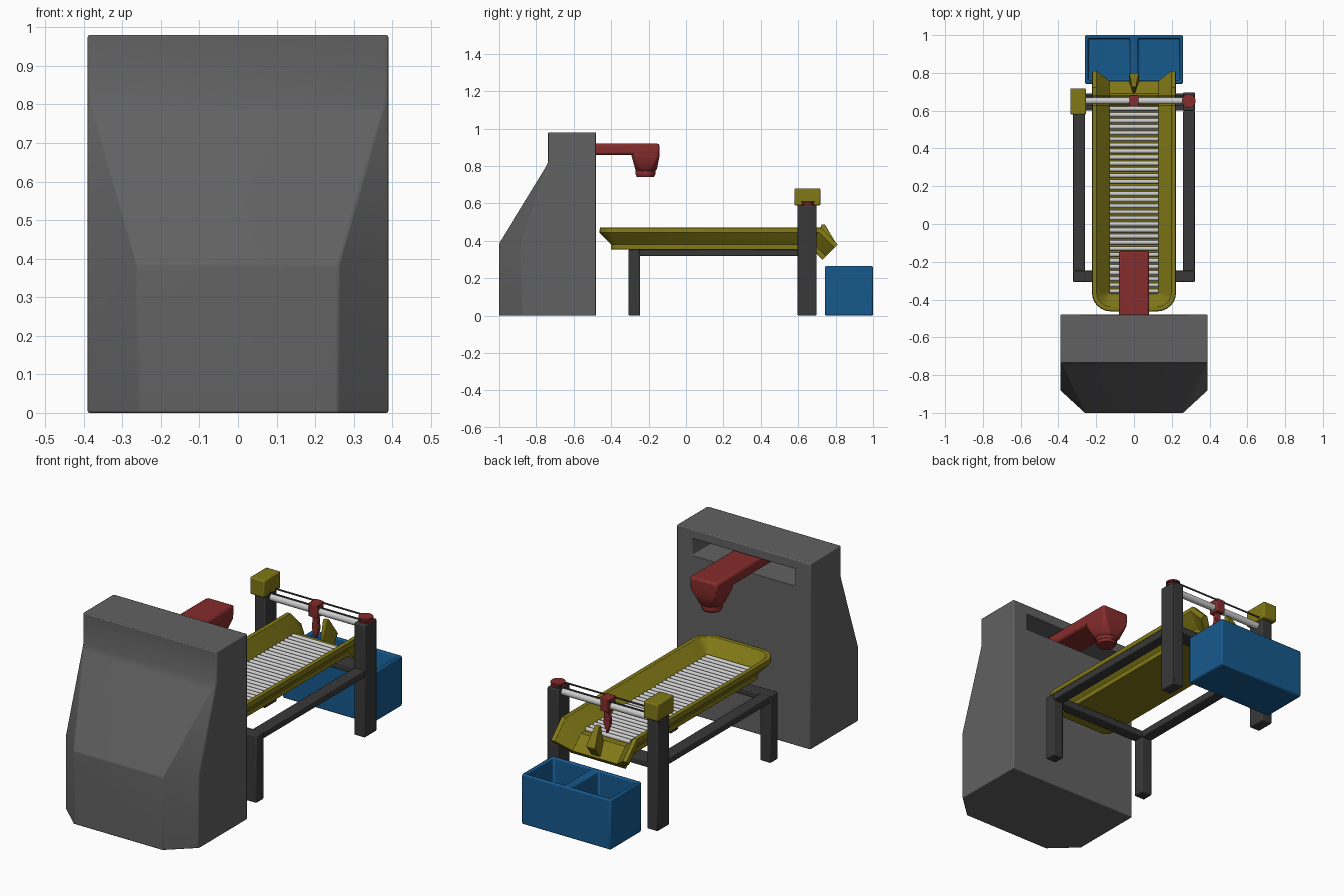
import bpy, bmesh
from math import sin, cos, pi
from mathutils import Matrix, Vector

if "Cube" in bpy.data.objects:
    bpy.data.objects.remove(bpy.data.objects["Cube"])


def mat(name, rgb):
    m = bpy.data.materials.new(name)
    m.diffuse_color = (*rgb, 1)
    m.use_nodes = True
    m.node_tree.nodes["Principled BSDF"].inputs["Base Color"].default_value = m.diffuse_color
    return m


GREY = mat("casing_grey", (0.12, 0.12, 0.12))
DARK = mat("frame_dark", (0.04, 0.04, 0.04))
YELLOW = mat("yellow", (0.22, 0.19, 0.008))
RED = mat("red", (0.24, 0.025, 0.025))
BLUE = mat("blue", (0.008, 0.10, 0.27))
STEEL = mat("steel", (0.55, 0.55, 0.55))


def finish(name, bm, material, bevel=0.0):
    bmesh.ops.recalc_face_normals(bm, faces=bm.faces[:])
    me = bpy.data.meshes.new(name)
    bm.to_mesh(me)
    bm.free()
    ob = bpy.data.objects.new(name, me)
    bpy.context.collection.objects.link(ob)
    me.materials.append(material)
    if bevel:
        b = ob.modifiers.new("bevel", 'BEVEL')
        b.width, b.segments, b.limit_method = bevel, 2, 'ANGLE'
    bpy.ops.object.select_all(action='DESELECT')
    bpy.context.view_layer.objects.active = ob
    ob.select_set(True)
    bpy.ops.object.shade_smooth_by_angle(angle=0.6)
    return ob


def add_box(bm, x0, x1, y0, y1, z0, z1):
    m = Matrix.Translation(((x0 + x1) / 2, (y0 + y1) / 2, (z0 + z1) / 2))
    bmesh.ops.create_cube(bm, size=1, matrix=m @ Matrix.Diagonal((x1 - x0, y1 - y0, z1 - z0, 1)))


def box(name, dims, material, bevel=0.005):
    bm = bmesh.new()
    add_box(bm, *dims)
    return finish(name, bm, material, bevel)


def add_cyl(bm, p0, p1, r, sides=12, r2=None):
    p0, p1 = Vector(p0), Vector(p1)
    rot = (p1 - p0).to_track_quat('Z', 'Y').to_matrix().to_4x4()
    bmesh.ops.create_cone(bm, cap_ends=True, segments=sides, radius1=r, radius2=r if r2 is None else r2,
                          depth=(p1 - p0).length, matrix=Matrix.Translation((p0 + p1) / 2) @ rot)


def loft(name, rings, material, bevel):
    bm = bmesh.new()
    vs = [[bm.verts.new(p) for p in ring] for ring in rings]
    n = len(vs[0])
    for a, b in zip(vs, vs[1:]):
        for i in range(n):
            bm.faces.new((a[i], a[(i + 1) % n], b[(i + 1) % n], b[i]))
    bm.faces.new(vs[0])
    bm.faces.new(vs[-1])
    return finish(name, bm, material, bevel)


def hull(name, pts, material, bevel=0.003):
    bm = bmesh.new()
    for p in pts:
        bm.verts.new(p)
    res = bmesh.ops.convex_hull(bm, input=bm.verts[:])
    bmesh.ops.dissolve_limit(bm, angle_limit=0.02, verts=bm.verts[:], edges=bm.edges[:])
    return finish(name, bm, material, bevel)


def cut(ob, boxes):
    for d in boxes:
        c = box("cutter", d, ob.data.materials[0], 0)
        c.hide_render = True
        m = ob.modifiers.new("cut", 'BOOLEAN')
        m.object, m.solver = c, 'EXACT'
        bpy.context.view_layer.objects.active = ob
        while ob.modifiers[0] != m:
            bpy.ops.object.modifier_move_up(modifier=m.name)
        bpy.ops.object.modifier_apply(modifier=m.name)
        bpy.data.objects.remove(c)


# Cabinet: chamfered plan that fades out towards the top, slot in the back wall
rings = []
for z, side_y, front_y, front_x in ((0, -.88, -1, .26), (.385, -.88, -1, .26),
                                    (.785, -.745, -.755, .375), (.82, -.735, -.737, .38), (.98, -.735, -.737, .38)):
    right = [(.39, -.48, z), (.39, side_y, z), (front_x, front_y, z)]
    rings.append(right + [(-x, y, zz) for x, y, zz in reversed(right)])
cabinet = loft("cabinet", rings, GREY, 0.005)
cut(cabinet, [(-.30, .30, -.69, -.40, .84, .93)])

# Scanner arm, head and lens
box("scanner_arm", (-.08, .08, -.67, -.142, .86, .92), RED, 0.012)


def oct_ring(hx, y0, y1, c, z):
    return [(-hx + c, y0, z), (hx - c, y0, z), (hx, y0 + c, z), (hx, y1 - c, z),
            (hx - c, y1, z), (-hx + c, y1, z), (-hx, y1 - c, z), (-hx, y0 + c, z)]


loft("scanner_head", [oct_ring(.079, -.293, -.142, .012, .89), oct_ring(.079, -.29, -.142, .012, .85),
                      oct_ring(.06, -.272, -.155, .03, .785), oct_ring(.05, -.265, -.165, .03, .772)], RED, 0.004)
bm = bmesh.new()
add_cyl(bm, (0, -.217, .755), (0, -.217, .78), .054, 16)
add_cyl(bm, (0, -.217, .74), (0, -.217, .756), .046, 16, .052)
finish("scanner_lens", bm, RED)

# Frame: legs, posts, rails and crossbars
for s, side in ((-1, "left"), (1, "right")):
    x0, x1 = sorted((s * .26, s * .322))
    box(side + "_rear_leg", (x0, x1, -.307, -.245, 0, .355), DARK)
    box(side + "_front_post", (x0, x1, .597, .697, 0, .592), DARK)
    box(side + "_rail", (x0, x1, -.25, .60, .318, .355), DARK)
for name, y0, y1 in (("rear_crossbar", -.307, -.245), ("front_crossbar", .60, .69)):
    box(name, (-.27, .27, y0, y1, .318, .354), DARK)

# Tray: wall profile swept round a U-shaped path, front end bent down as a chute
profile = [(0, .395), (.068, .47), (.09, .47), (.093, .445), (.03, .38), (.03, .355)]
r0, steps = .008, 6


def column(d, z):
    h = z - .355
    half = [(.13 + d, .73 + h * .707, .30 + h * .707), (.13 + d, .675 + h * .414, z)]
    for i in range(steps + 1):
        a = i / steps * pi / 2
        half.append((.13 - r0 + (r0 + d) * cos(a), -.37 + r0 - (r0 + d) * sin(a), z))
    return half + [(-x, y, zz) for x, y, zz in reversed(half)]


bm = bmesh.new()
loops = [[bm.verts.new(p) for p in column(d, z)] for d, z in profile]
n = len(loops[0])
for a, b in zip(loops, loops[1:]):
    for i in range(n - 1):
        bm.faces.new((a[i], a[i + 1], b[i + 1], b[i]))
for lp in (loops[0], loops[-1]):
    for i in range(n // 2 - 1):
        bm.faces.new((lp[i], lp[i + 1], lp[n - 2 - i], lp[n - 1 - i]))
bm.faces.new([lp[0] for lp in loops] + [lp[-1] for lp in reversed(loops)])
finish("tray", bm, YELLOW, 0.003)

# Rollers along the tray floor
bm = bmesh.new()
for i in range(32):
    y = -.355 + i * .0322
    add_cyl(bm, (-.13, y, .401), (.13, y, .401), .0115, 12)
finish("rollers", bm, STEEL)

# Wedge that splits the chute
w = []
for s in (-1, 1):
    w += [(s * .004, .69, .38), (s * .012, .725, .488), (s * .012, .742, .488),
          (s * .026, .798, .395), (s * .026, .752, .335)]
hull("chute_divider", w, YELLOW)

# Sorter: motor, rod, pulley, belt and sliding paddle
box("sorter_motor", (-.337, -.254, .58, .718, .59, .68), YELLOW, 0.006)
bm = bmesh.new()
add_cyl(bm, (-.265, .652, .567), (.265, .652, .567), .018, 20)
finish("slide_rod", bm, STEEL)
bm = bmesh.new()
for z0, z1, r in ((.588, .596, .036), (.596, .606, .026), (.606, .614, .036)):
    add_cyl(bm, (.29, .652, z0), (.29, .652, z1), r, 24)
finish("pulley", bm, RED)
bm = bmesh.new()
for y in (.626, .678):
    add_box(bm, -.26, .29, y - .002, y + .002, .598, .606)
finish("belt", bm, DARK)
box("slider_block", (-.025, .025, .622, .682, .54, .612), RED, 0.004)
hull("sorter_paddle", [(x, y, z) for y in (.642, .662) for x, z in
     ((-.014, .545), (.014, .545), (-.014, .51), (.014, .51), (-.02, .47), (.02, .47), (0, .418))], RED)

# Twin collection bin
bins = box("twin_bin", (-.26, .26, .742, 1, 0, .265), BLUE, 0.008)
cut(bins, [(.022, .242, .76, .982, .025, .4), (-.242, -.022, .76, .982, .025, .4)])
